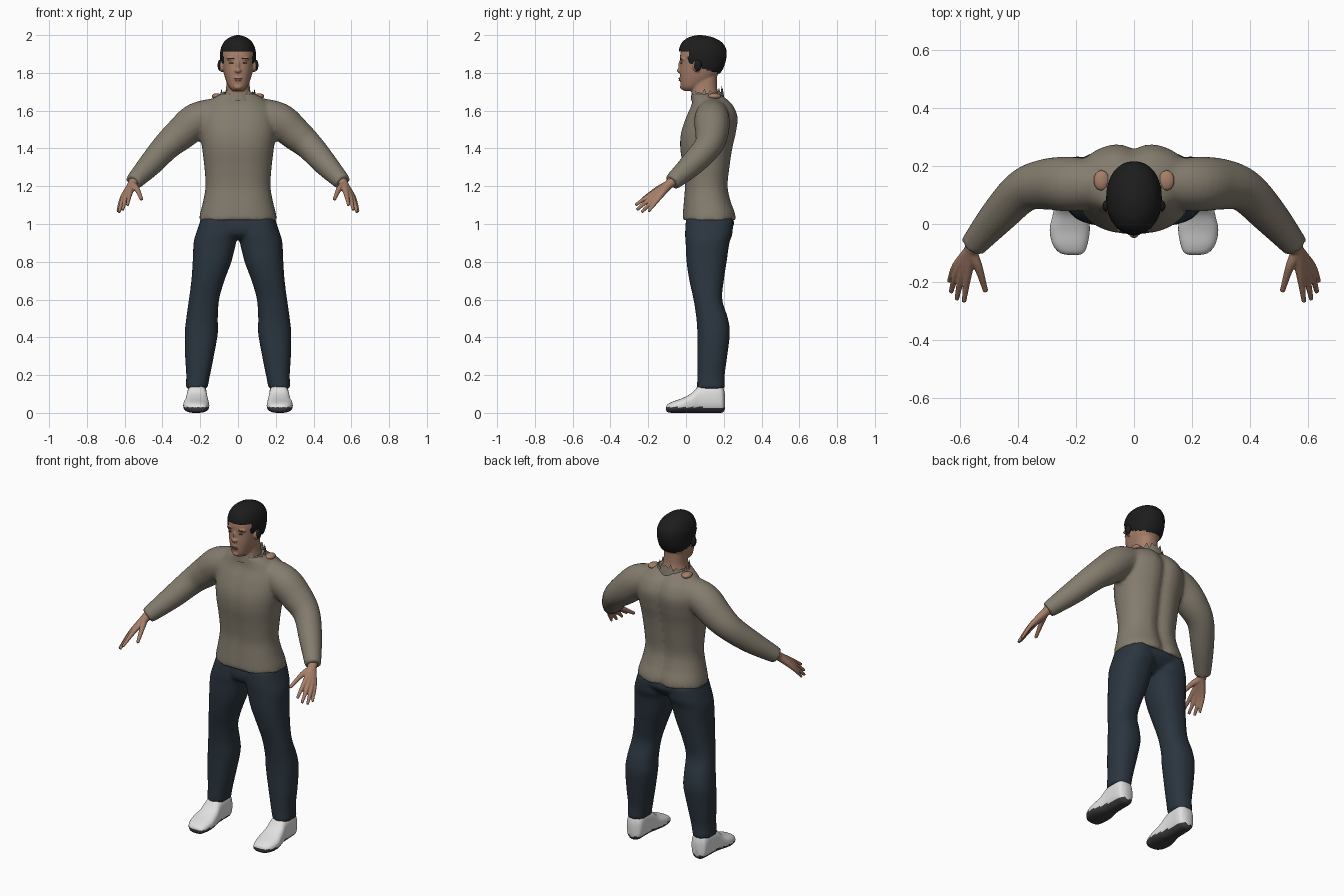
import bpy, bmesh, math
from mathutils import Vector, Matrix

cube = bpy.data.objects.get("Cube")
if cube:
    bpy.data.objects.remove(cube, do_unlink=True)


def material(name, r, g, b):
    mat = bpy.data.materials.new(name)
    mat.use_nodes = True
    mat.diffuse_color = (r, g, b, 1)
    shader = mat.node_tree.nodes["Principled BSDF"]
    shader.inputs["Base Color"].default_value = (r, g, b, 1)
    shader.inputs["Roughness"].default_value = 0.8
    return mat


skin = material("skin", .38, .21, .14)
knit = material("taupe knit", .23, .2, .155)
denim = material("dark navy cloth", .024, .036, .05)
black = material("black cap", .012, .012, .012)
white = material("white shoe", .75, .75, .75)
rubber = material("dark sole", .045, .045, .045)
lip = material("lip", .27, .12, .09)
brow = material("dark brown", .06, .035, .025)


def spline(rows, steps):
    """Catmull-Rom resampling of rows of numbers."""
    out = []
    for i in range(len(rows) - 1):
        a, b, c, d = (rows[min(max(k, 0), len(rows) - 1)] for k in range(i - 1, i + 3))
        for s in range(steps):
            t = s / steps
            out.append([q + t / 2 * (r - p + t * (2*p - 5*q + 4*r - s4 + t * (3*q - 3*r + s4 - p)))
                        for p, q, r, s4 in zip(a, b, c, d)])
    return out + [list(rows[-1])]


def skin_rings(bm, rings):
    """Bridge rings of points and close both ends."""
    loops = [[bm.verts.new(p) for p in ring] for ring in rings]
    n = len(loops[0])
    for low, high in zip(loops, loops[1:]):
        for k in range(n):
            j = (k + 1) % n
            bm.faces.new((low[k], low[j], high[j], high[k]))
    bm.faces.new(loops[0][::-1])
    bm.faces.new(loops[-1])


def loft(bm, rows, side=1, along_y=False, power=2.3, segs=40, steps=5, warp=None):
    """Stack rounded sections; each row is position, u min, u max, v min, v max."""
    rings = []
    for h, u0, u1, v0, v1 in spline(rows, steps):
        ring = []
        for k in range(segs):
            a = math.tau * k / segs
            c, s = math.cos(a), math.sin(a)
            u = (u0 + u1) / 2 + (u1 - u0) / 2 * math.copysign(abs(c) ** (2 / power), c)
            v = (v0 + v1) / 2 + (v1 - v0) / 2 * math.copysign(abs(s) ** (2 / power), s)
            p = Vector((side * u, h, v) if along_y else (side * u, v, h))
            ring.append(warp(p, s) if warp else p)
        rings.append(ring)
    skin_rings(bm, rings)


def wide(rows):
    """Expand half widths to symmetric sections."""
    return [(z, -w, w, front, back) for z, w, front, back in rows]


def tube(bm, rows, side=1, segs=16):
    """Round limb through rows of x, y, z, radius."""
    path = spline(rows, 5)
    points = [Vector((side * x, y, z)) for x, y, z, r in path]
    rings = []
    for i, p in enumerate(points):
        t = (points[min(i + 1, len(points) - 1)] - points[max(i - 1, 0)]).normalized()
        u = t.cross(Vector((0, 0, 1))).normalized()
        v = t.cross(u)
        rings.append([p + path[i][3] * (u * math.cos(a) + v * math.sin(a))
                      for a in (math.tau * k / segs for k in range(segs))])
    skin_rings(bm, rings)


def blob(bm, place, size):
    bmesh.ops.create_icosphere(bm, subdivisions=3, radius=1,
                               matrix=Matrix.LocRotScale(Vector(place), None, Vector(size)))


def finish(name, bm, mats, voxel=None, smooth=4):
    bmesh.ops.recalc_face_normals(bm, faces=bm.faces[:])
    for f in bm.faces:
        f.smooth = True
    mesh = bpy.data.meshes.new(name)
    bm.to_mesh(mesh)
    bm.free()
    obj = bpy.data.objects.new(name, mesh)
    bpy.context.collection.objects.link(obj)
    for m in mats:
        mesh.materials.append(m)
    if voxel:
        fuse = obj.modifiers.new("fuse", 'REMESH')
        fuse.mode = 'VOXEL'
        fuse.voxel_size = voxel
        fuse.use_smooth_shade = True
        relax = obj.modifiers.new("relax", 'SMOOTH')
        relax.factor = 0.5
        relax.iterations = smooth
    return obj


SIDES = ((1, "left"), (-1, "right"))

# Sweater: torso with spine groove, fused with both sleeves
def groove(p, s):
    dent = math.exp(-(p.x / .035) ** 2)
    p.y += -.022 * dent if s > 0 else .006 * dent
    return p

bm = bmesh.new()
loft(bm, wide([(1.02, .207, -.022, .27), (1.06, .2, -.02, .265), (1.12, .185, -.015, .243),
               (1.2, .172, -.01, .227), (1.3, .178, -.02, .237), (1.4, .19, -.034, .252),
               (1.48, .2, -.03, .27), (1.56, .2, -.005, .28), (1.62, .18, .022, .26),
               (1.66, .14, .03, .225), (1.69, .09, .03, .185)]), warp=groove)
for side, _ in SIDES:
    tube(bm, [(.1, .14, 1.59, .08), (.215, .137, 1.55, .094), (.3, .137, 1.48, .088),
              (.38, .115, 1.41, .075), (.465, .03, 1.315, .064), (.555, -.075, 1.22, .045)], side, 24)
finish("sweater", bm, [knit], .01, 5)

# Frayed collar ring
bm = bmesh.new()
count = 36
low, high = [], []
for k in range(count):
    a = math.tau * k / count
    c, s = math.cos(a), math.sin(a)
    tip = 1.68 + .02 * (k % 2) + .008 * (k % 3) + .02 * max(s, 0) ** 4
    low.append(bm.verts.new((.105 * c, .115 + .09 * s, 1.655)))
    high.append(bm.verts.new((.088 * c, .112 + .082 * s, tip)))
for k in range(count):
    j = (k + 1) % count
    bm.faces.new((low[k], low[j], high[j], high[k]))
finish("frayed_collar", bm, [knit])

# Trousers: pelvis fused with both legs
bm = bmesh.new()
loft(bm, wide([(.92, .05, .04, .17), (.95, .14, .005, .22), (1, .2, 0, .255), (1.04, .19, .01, .24)]))
for side, _ in SIDES:
    loft(bm, [(1.03, .01, .195, 0, .25), (.95, 0, .222, -.005, .246), (.9, .01, .235, -.002, .23),
              (.8, .035, .24, .003, .215), (.7, .072, .247, .018, .2), (.6, .1, .26, .04, .192),
              (.5, .107, .274, .055, .222), (.42, .107, .282, .06, .232), (.3, .128, .28, .06, .218),
              (.2, .148, .274, .06, .205), (.13, .162, .277, .058, .207)], side)
finish("trousers", bm, [denim], .01, 3)

for side, label in SIDES:
    # Shoe with dark sole faces
    bm = bmesh.new()
    loft(bm, [(-.106, .19, .23, .015, .03), (-.098, .172, .257, .004, .045), (-.07, .16, .28, 0, .06),
              (-.02, .152, .29, 0, .078), (.03, .157, .28, 0, .105), (.07, .163, .272, 0, .145),
              (.12, .165, .27, 0, .16), (.17, .165, .268, 0, .16), (.195, .175, .26, .003, .14),
              (.206, .2, .235, .02, .1)], side, along_y=True, power=2.6)
    shoe = finish(label + "_shoe", bm, [white, rubber])
    for f in shoe.data.polygons:
        f.material_index = int(f.center.z < .03)

    # Hand: fingers running from the wrist so that they form the palm
    bm = bmesh.new()
    wrist = (.535, -.05, 1.245, .028)
    heel = (.56, -.09, 1.21, .024)
    for knuckle, tip in (((.573, -.18, 1.16, .014), (.585, -.268, 1.1, .008)),
                         ((.592, -.175, 1.147, .014), (.61, -.26, 1.075, .008)),
                         ((.607, -.163, 1.137, .014), (.63, -.235, 1.062, .008)),
                         ((.614, -.145, 1.135, .013), (.637, -.198, 1.066, .007)),
                         ((.535, -.15, 1.185, .015), (.51, -.232, 1.13, .009))):
        tube(bm, [wrist, heel, knuckle, tip], side)
    finish(label + "_hand", bm, [skin], .004, 2)

# Head and neck with nose, chin, brow ridge and bare collar patches
bm = bmesh.new()
loft(bm, wide([(1.63, .09, .04, .19), (1.68, .072, .03, .175), (1.72, .063, .03, .165),
               (1.8, .06, .04, .165)]))
loft(bm, wide([(1.705, .028, -.012, .05), (1.725, .048, -.025, .09), (1.76, .064, -.03, .14),
               (1.8, .076, -.032, .175), (1.85, .085, -.03, .195), (1.9, .087, -.03, .2),
               (1.95, .072, -.012, .178), (1.985, .035, .03, .12)]))
blob(bm, (0, -.03, 1.812), (.018, .02, .013))
blob(bm, (0, -.028, 1.835), (.009, .014, .035))
blob(bm, (0, -.024, 1.767), (.024, .014, .014))
blob(bm, (0, -.018, 1.725), (.022, .014, .014))
for side, _ in SIDES:
    blob(bm, (side * .035, -.018, 1.874), (.027, .014, .008))
    blob(bm, (side * .087, .055, 1.835), (.012, .02, .032))
    blob(bm, (side * .112, .15, 1.676), (.028, .036, .016))
finish("head", bm, [skin], .005, 3)

# Face details
bm = bmesh.new()
for side, _ in SIDES:
    blob(bm, (side * .035, -.024, 1.852), (.013, .005, .003))
    blob(bm, (side * .036, -.027, 1.876), (.02, .005, .003))
finish("eyes_and_brows", bm, [brow])
bm = bmesh.new()
blob(bm, (0, -.035, 1.77), (.021, .005, .004))
blob(bm, (0, -.034, 1.761), (.017, .005, .005))
finish("lips", bm, [lip])

# Close cap, trimmed along the hairline
bm = bmesh.new()
loft(bm, wide([(1.78, .07, .04, .165), (1.82, .086, 0, .195), (1.87, .095, -.032, .212),
               (1.92, .093, -.037, .214), (1.96, .077, -.022, .192), (1.985, .05, .008, .15),
               (1.996, .024, .04, .11), (2, .006, .065, .08)]), power=2.15, segs=64, steps=6)

def below_hairline(f):
    c = f.calc_center_median()
    edge = 1.912 if c.y < .012 else 1.84 if c.y < .05 else 1.835 - .3 * (c.y - .05)
    return c.z < edge

bmesh.ops.delete(bm, geom=[f for f in bm.faces if below_hairline(f)], context='FACES')
for side, _ in SIDES:
    blob(bm, (side * .095, .062, 1.84), (.013, .02, .03))
finish("cap", bm, [black])
